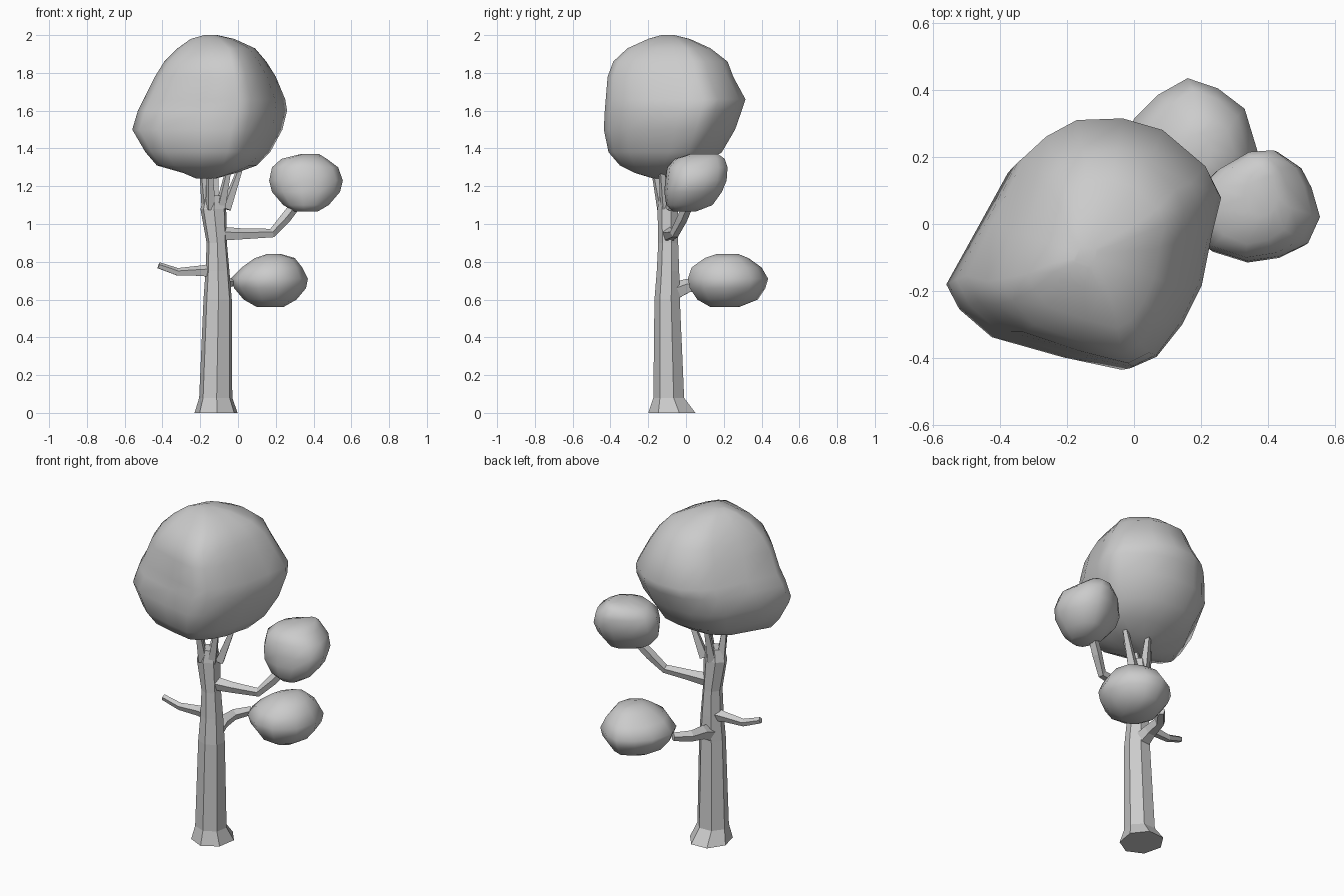
import bpy, bmesh, math
from mathutils import Vector


def finish(name, bm, smooth):
    bmesh.ops.recalc_face_normals(bm, faces=bm.faces[:])
    me = bpy.data.meshes.new(name)
    bm.to_mesh(me)
    bm.free()
    for p in me.polygons:
        p.use_smooth = smooth
    ob = bpy.data.objects.new(name, me)
    bpy.context.collection.objects.link(ob)
    return ob


def loft(name, rings, smooth=False):
    """Skin a stack of closed rings and cap both ends."""
    bm = bmesh.new()
    rows = [[bm.verts.new(co) for co in ring] for ring in rings]
    n = len(rows[0])
    for a, b in zip(rows, rows[1:]):
        for i in range(n):
            j = (i + 1) % n
            bm.faces.new((a[i], a[j], b[j], b[i]))
    bm.faces.new(rows[0][::-1])
    bm.faces.new(rows[-1])
    return finish(name, bm, smooth)


def limb(name, path, radii, sides=5):
    """Faceted tapering tube along a path."""
    pts = [Vector(p) for p in path]
    rings = []
    for k, (p, r) in enumerate(zip(pts, radii)):
        d = (pts[min(k + 1, len(pts) - 1)] - pts[max(k - 1, 0)]).normalized()
        ref = Vector((0, 0, 1)) if abs(d.z) < 0.85 else Vector((0, 1, 0))
        u = d.cross(ref).normalized()
        v = u.cross(d)
        rings.append([p + r * (u * math.cos(t) + v * math.sin(t))
                      for t in (2 * math.pi * (i + 0.25) / sides for i in range(sides))])
    return loft(name, rings)


def foliage(name, outline, levels):
    """Plan outline refitted to the width and depth given at every height."""
    xs, ys = [p[0] for p in outline], [p[1] for p in outline]
    x0, x1, y0, y1 = min(xs), max(xs), min(ys), max(ys)
    rings = []
    for z, xl, xr, yl, yr in levels:
        rings.append([(xl + (x - x0) / (x1 - x0) * (xr - xl),
                       yl + (y - y0) / (y1 - y0) * (yr - yl), z) for x, y in outline])
    return loft(name, rings, True)


# Trunk with flared foot: z, centre x, centre y, radius x, radius y
trunk = [(0, -.115, -.07, .117, .13), (.08, -.117, -.088, .09, .085),
         (.6, -.107, -.097, .077, .07), (.75, -.108, -.093, .065, .062),
         (.9, -.112, -.092, .055, .055), (1.08, -.13, -.095, .07, .056),
         (1.15, -.125, -.095, .055, .045)]
loft("trunk", [[(cx + rx * math.cos(t), cy + ry * math.sin(t), z)
                for t in (2 * math.pi * (i + .3) / 7 for i in range(7))]
               for z, cx, cy, rx, ry in trunk])

# Side branches
limb("right_branch", [(-.11, -.09, .945), (.02, -.08, .945), (.18, -.06, .95),
                      (.25, -.02, 1.03), (.32, .02, 1.12)], [.042, .032, .026, .03, .028])
limb("left_branch", [(-.12, -.09, .75), (-.2, -.09, .75), (-.32, -.095, .745),
                     (-.42, -.11, .78)], [.042, .03, .022, .018])
limb("back_branch", [(-.11, -.09, .63), (-.11, .01, .67), (-.10, .1, .68),
                     (-.04, .18, .69)], [.055, .04, .032, .025])

# Twigs that fan out under the crown
for i, (x, y) in enumerate([(-.19, -.10), (-.15, -.17), (-.12, -.02), (-.05, -.13), (.01, -.06)]):
    limb(f"crown_twig_{i + 1}", [(-.125 + (x + .11) * .5, -.095 + (y + .095) * .4, 1.08),
                                 (x, y, 1.29)], [.03, .016], 4)

# Large crown
foliage("crown",
        [(.26, .09), (.22, .17), (.08, .28), (-.05, .315), (-.2, .31), (-.3, .26),
         (-.37, .2), (-.47, .01), (-.56, -.16), (-.52, -.24), (-.42, -.33), (-.2, -.395),
         (-.02, -.435), (.06, -.4), (.14, -.3), (.2, -.18), (.23, -.03)],
        [(1.24, -.22, -.12, -.17, -.08), (1.27, -.29, -.01, -.27, 0),
         (1.31, -.43, .1, -.35, .08), (1.38, -.49, .17, -.41, .19),
         (1.5, -.56, .235, -.435, .26), (1.6, -.53, .26, -.43, .295),
         (1.66, -.5, .25, -.425, .315), (1.78, -.44, .2, -.415, .25),
         (1.86, -.39, .15, -.385, .22), (1.93, -.32, .09, -.31, .13),
         (1.98, -.25, -.02, -.2, .02), (2, -.18, -.11, -.13, -.06)])

# Two small leaf clumps
foliage("upper_clump",
        [(.43, .22), (.35, .215), (.25, .16), (.19, .1), (.17, .02), (.23, -.08),
         (.34, -.115), (.44, -.1), (.52, -.06), (.555, .02), (.53, .11), (.5, .17)],
        [(1.065, .3, .42, -.07, .05), (1.1, .24, .48, -.105, .14), (1.17, .18, .54, -.115, .19),
         (1.23, .165, .555, -.11, .215), (1.3, .18, .53, -.1, .22),
         (1.345, .23, .47, -.06, .205), (1.37, .33, .43, .02, .17)])
foliage("lower_clump",
        [(.16, .44), (.07, .39), (0, .32), (-.04, .2), (0, .1), (.1, .03), (.22, .02),
         (.33, .1), (.37, .22), (.33, .35), (.25, .41)],
        [(.56, .1, .24, .13, .28), (.6, .03, .31, .06, .38), (.66, -.02, .36, .02, .42),
         (.71, -.04, .37, .01, .435), (.77, .02, .34, .03, .4),
         (.82, .09, .3, .1, .33), (.84, .15, .23, .16, .28)])
